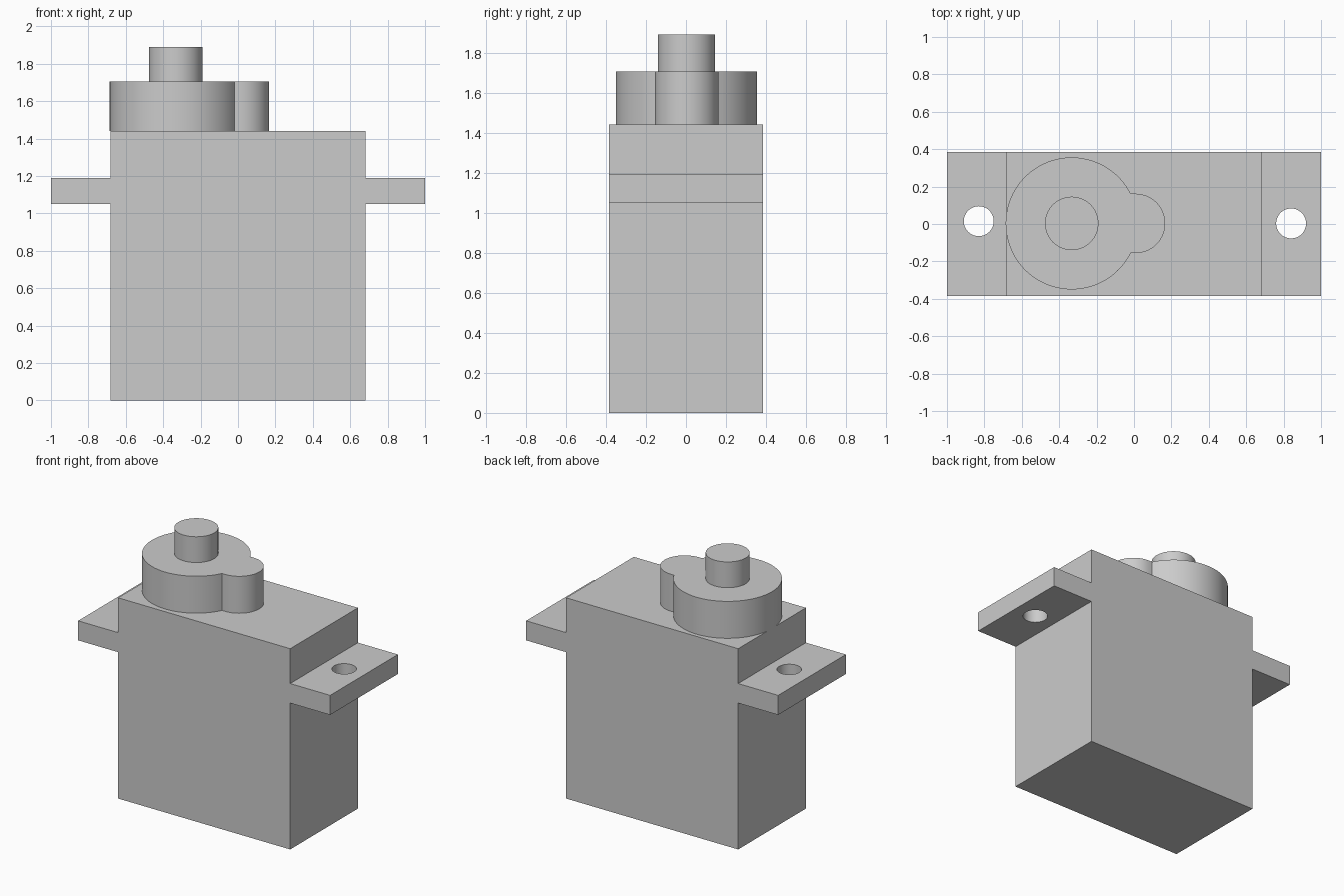
import bpy
import bmesh
from math import asin, cos, sin, pi, radians
from mathutils import Matrix, Vector

cube = bpy.data.objects.get("Cube")
if cube:
    bpy.data.objects.remove(cube, do_unlink=True)

grey = bpy.data.materials.new("plain_grey")
grey.use_nodes = True
colour = (0.6, 0.6, 0.6, 1)
grey.diffuse_color = colour
grey.node_tree.nodes["Principled BSDF"].inputs["Base Color"].default_value = colour


def arc(x, y, radius, start, end, steps):
    """Points along a circular arc, both ends included."""
    angles = [start + (end - start) * i / steps for i in range(steps + 1)]
    return [(x + radius * cos(a), y + radius * sin(a)) for a in angles]


def prism(name, outline, low, high, upright=False):
    """Extrude an outline along z, or along y when upright."""
    bm = bmesh.new()
    base = bm.faces.new([bm.verts.new((u, v, low)) for u, v in outline])
    result = bmesh.ops.extrude_face_region(bm, geom=[base])
    top = [g for g in result["geom"] if isinstance(g, bmesh.types.BMVert)]
    bmesh.ops.translate(bm, verts=top, vec=Vector((0, 0, high - low)))
    if upright:
        bm.transform(Matrix.Rotation(pi / 2, 4, "X"))
    bmesh.ops.recalc_face_normals(bm, faces=bm.faces)
    mesh = bpy.data.meshes.new(name)
    bm.to_mesh(mesh)
    bm.free()
    mesh.materials.append(grey)
    obj = bpy.data.objects.new(name, mesh)
    bpy.context.collection.objects.link(obj)
    return obj


def disc(x, y, radius, steps=64):
    return arc(x, y, radius, 0, 2 * pi, steps)[:-1]


def smooth(obj):
    bpy.ops.object.select_all(action="DESELECT")
    obj.select_set(True)
    bpy.context.view_layer.objects.active = obj
    bpy.ops.object.shade_smooth_by_angle(angle=radians(30))


# Case with its two mounting ears, mirrored from one half of the profile
half = [(0.683, 0), (0.683, 1.05), (1, 1.05), (1, 1.19), (0.683, 1.19), (0.683, 1.44)]
profile = half + [(-x, z) for x, z in reversed(half)]
case = prism("case", profile, -0.384, 0.384, upright=True)

# Screw holes through the ears
for side, x, y in (("right", -0.83, 0.015), ("left", 0.84, 0.003)):
    cutter = prism(side + "_hole_cutter", disc(x, y, 0.08, 48), 0.95, 1.3)
    cutter.hide_render = True
    cut = case.modifiers.new(side + "_hole", "BOOLEAN")
    cut.operation = "DIFFERENCE"
    cut.solver = "EXACT"
    cut.object = cutter
    bpy.context.view_layer.objects.active = case
    bpy.ops.object.modifier_apply(modifier=cut.name)
    bpy.data.objects.remove(cutter, do_unlink=True)
smooth(case)

# Gear housing: large disc joined to a small round lobe
axis_x, axis_y = -0.333, 0.003
big, small = 0.353, 0.159
join = asin(small / big)
outline = arc(axis_x, axis_y, big, join, 2 * pi - join, 80)
outline += arc(0.008, axis_y, small, -pi / 2, pi / 2, 32)
smooth(prism("gear_housing", outline, 1.44, 1.705))

# Output shaft
smooth(prism("output_shaft", disc(axis_x, axis_y, 0.143), 1.705, 1.89))
